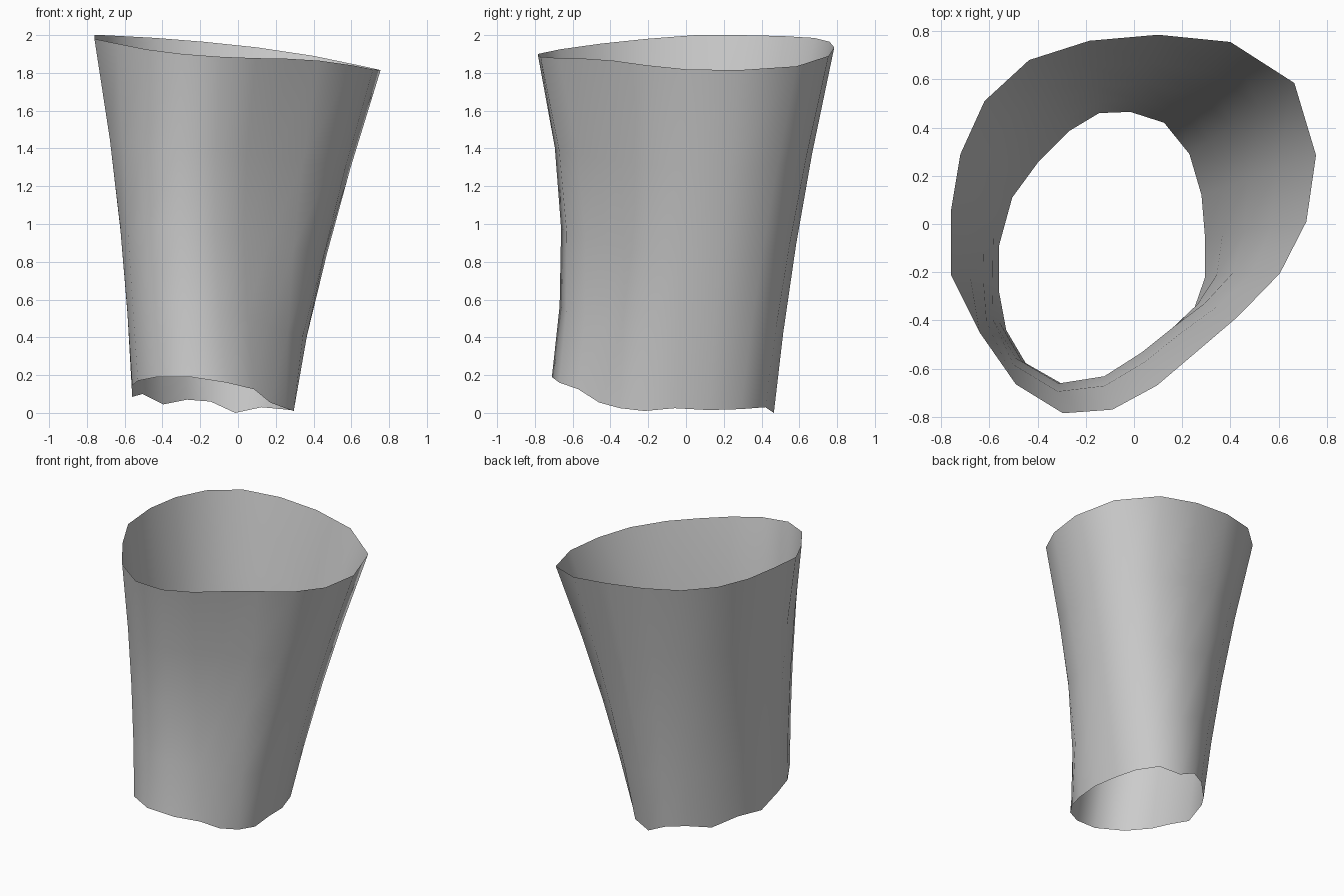
import bpy, bmesh
from mathutils import Vector

# Rim loops, counted clockwise from the back
TOP = [(.10, .785, 1.935), (.40, .755, 1.89), (.665, .585, 1.835), (.755, .285, 1.815),
       (.715, .01, 1.818), (.605, -.205, 1.84), (.43, -.385, 1.865), (.26, -.53, 1.875),
       (.095, -.67, 1.878), (-.09, -.77, 1.885), (-.295, -.785, 1.90), (-.49, -.665, 1.925),
       (-.64, -.45, 1.955), (-.76, -.21, 1.98), (-.76, .05, 2.0), (-.72, .29, 2.0),
       (-.62, .51, 1.995), (-.435, .68, 1.985), (-.185, .76, 1.965)]
BOTTOM = [(-.015, .465, 0), (.125, .42, .03), (.23, .29, .02), (.28, .12, .015),
          (.295, -.06, .025), (.295, -.22, .01), (.25, -.35, .025), (.17, -.46, .055),
          (.085, -.57, .125), (-.06, -.67, .16), (-.25, -.71, .19), (-.43, -.61, .19),
          (-.53, -.44, .17), (-.56, -.28, .145), (-.56, -.09, .085), (-.505, .11, .10),
          (-.395, .26, .045), (-.27, .385, .07), (-.145, .46, .06)]
LEVELS = (0, .22, .46, .71, 1)

# Open sleeve: blend between the rims, drawn in at the waist, most at the front
bm = bmesh.new()
rings = []
for t in LEVELS:
    sag = 4 * t * (1 - t)
    ring = []
    for b, a in zip(BOTTOM, TOP):
        p = Vector(b).lerp(Vector(a), t)
        front = min(1, max(0, (-p.y - .25) / .35))
        inward = Vector((-.06 - p.x, -.04 - p.y, 0)).normalized()
        p += inward * .03 * sag + Vector((-.05, .055, 0)) * front * sag
        ring.append(bm.verts.new(p))
    rings.append(ring)

n = len(TOP)
for lo, hi in zip(rings, rings[1:]):
    for i in range(n):
        j = (i + 1) % n
        bm.faces.new((lo[j], lo[i], hi[i], hi[j])).smooth = True

mesh = bpy.data.meshes.new("sleeve")
bm.to_mesh(mesh)
bm.free()
sleeve = bpy.data.objects.new("sleeve", mesh)
bpy.context.collection.objects.link(sleeve)
